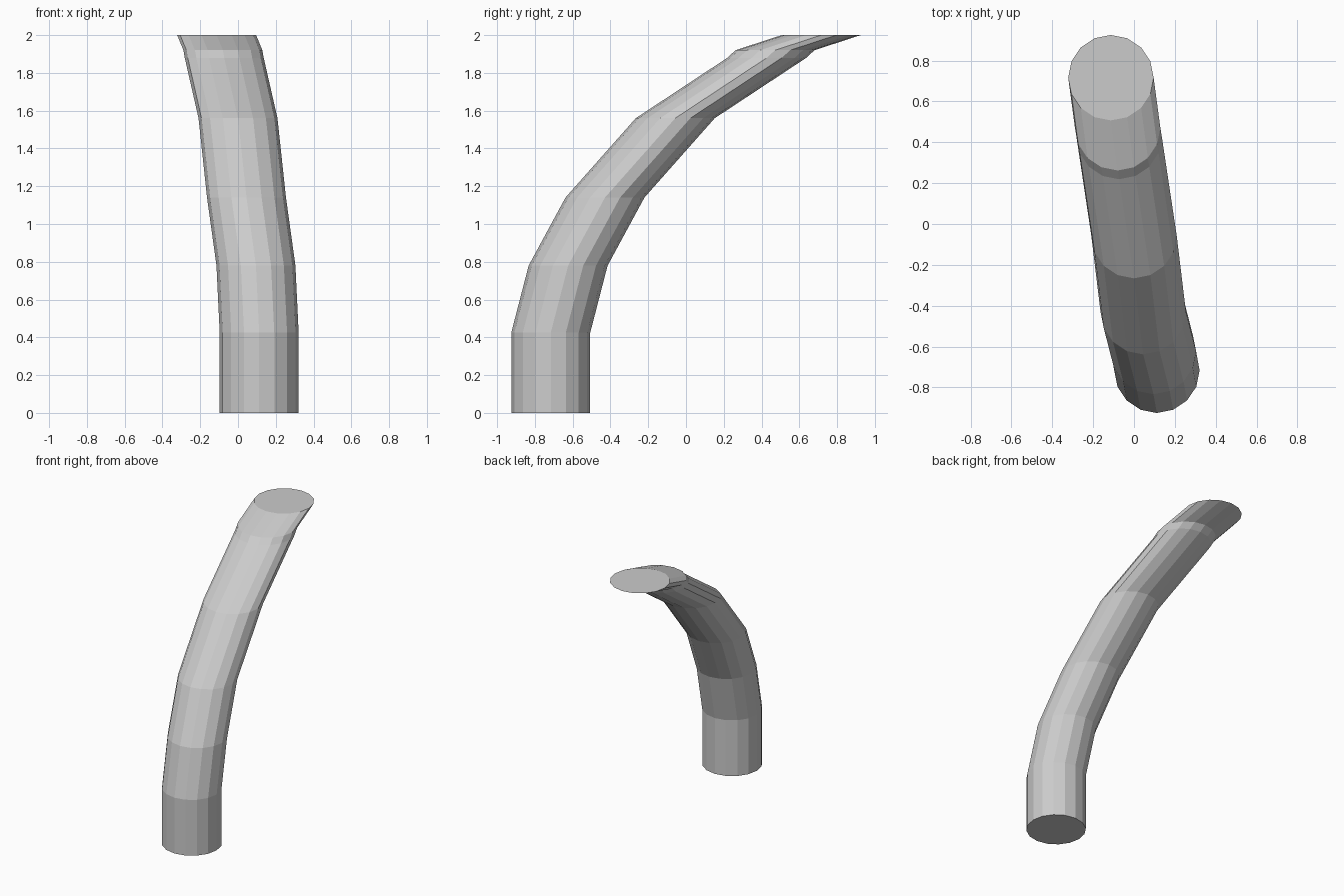
import bpy, bmesh, math

if "Cube" in bpy.data.objects:
    bpy.data.objects.remove(bpy.data.objects["Cube"])

SIDES, RADIUS = 16, 0.209

# Path of the bent pipe: centre (x, y) of each level cross-section at height z
path = [
    (0.112, -0.716, 0.0),
    (0.112, -0.716, 0.425),
    (0.095, -0.624, 0.78),
    (0.045, -0.429, 1.14),
    (0.0, -0.057, 1.56),
    (-0.073, 0.428, 1.88),
    (-0.08, 0.471, 1.92),
    (-0.113, 0.716, 2.0),
]

bm = bmesh.new()


def ring(cx, cy, z):
    angles = [2 * math.pi * i / SIDES for i in range(SIDES)]
    return [bm.verts.new((cx + RADIUS * math.cos(a), cy + RADIUS * math.sin(a), z))
            for a in angles]


# Level rings joined by flat side faces
rings = [ring(*p) for p in path]
for low, high in zip(rings, rings[1:]):
    for i in range(SIDES):
        j = (i + 1) % SIDES
        bm.faces.new((low[i], low[j], high[j], high[i]))

# End caps
bm.faces.new(rings[0][::-1])
bm.faces.new(rings[-1])

mesh = bpy.data.meshes.new("bent_pipe")
bm.to_mesh(mesh)
bm.free()
bpy.context.collection.objects.link(bpy.data.objects.new("bent_pipe", mesh))
